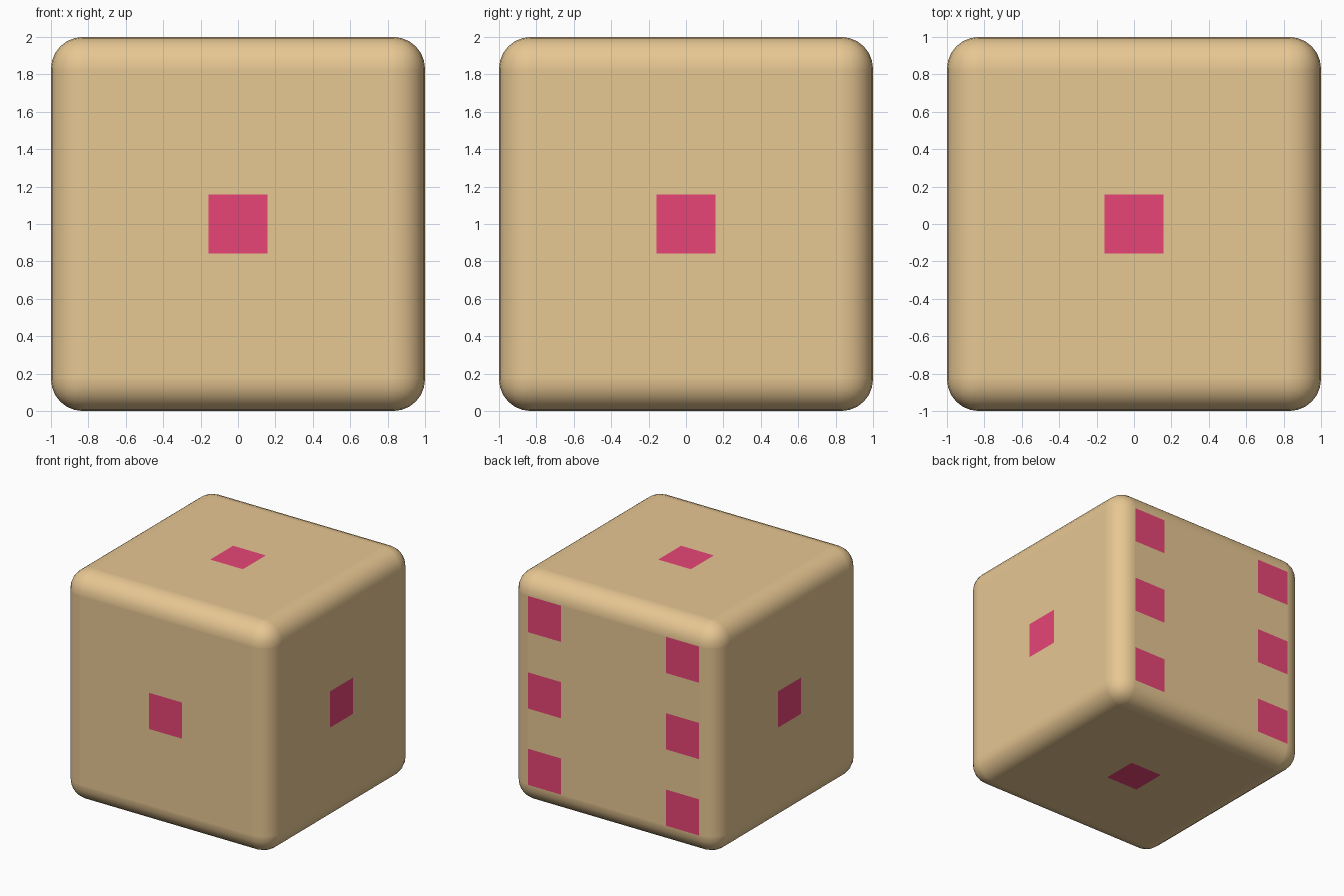
import bpy, bmesh
from mathutils import Vector

if "Cube" in bpy.data.objects:
    bpy.data.objects.remove(bpy.data.objects["Cube"])

RADIUS = 0.17          # edge rounding
HALF = 0.158           # half size of a square pip
SPACING = 0.667        # distance of the outer pips from the face centre


def material(name, color):
    mat = bpy.data.materials.new(name)
    mat.diffuse_color = (*color, 1.0)
    mat.use_nodes = True
    mat.node_tree.nodes["Principled BSDF"].inputs["Base Color"].default_value = mat.diffuse_color
    return mat


def covers(center, u, v):
    return abs(u - center[0]) < HALF and abs(v - center[1]) < HALF


# rounded cube
bm = bmesh.new()
bmesh.ops.create_cube(bm, size=2.0)
bmesh.ops.bevel(bm, geom=bm.edges[:], offset=RADIUS, segments=6,
                profile=0.5, affect='EDGES')

# cut the pip outlines flush into the surface
for axis in range(3):
    normal = Vector((0, 0, 0))
    normal[axis] = 1
    for middle in (-SPACING, 0, SPACING):
        for edge in (middle - HALF, middle + HALF):
            bmesh.ops.bisect_plane(bm, geom=bm.verts[:] + bm.edges[:] + bm.faces[:],
                                   plane_co=normal * edge, plane_no=normal)

# colour the pips: six on the back, one on every other side
six = [(x, z) for x in (-SPACING, SPACING) for z in (-SPACING, 0, SPACING)]
bm.normal_update()
for face in bm.faces:
    face.smooth = True
    c = face.calc_center_median()
    for axis in range(3):
        if abs(face.normal[axis]) > 0.999 and abs(c[axis]) > 0.999:
            u, v = [c[i] for i in range(3) if i != axis]
            pips = six if axis == 1 and c.y > 0 else [(0, 0)]
            if any(covers(p, u, v) for p in pips):
                face.material_index = 1

# stand it on the ground plane
bmesh.ops.translate(bm, verts=bm.verts[:], vec=(0, 0, 1))
mesh = bpy.data.meshes.new("die")
bm.to_mesh(mesh)
bm.free()
mesh.materials.append(material("tan", (0.80, 0.57, 0.29)))
mesh.materials.append(material("pink", (0.80, 0.06, 0.18)))
die = bpy.data.objects.new("die", mesh)
bpy.context.collection.objects.link(die)
bpy.context.view_layer.objects.active = die
die.select_set(True)
bpy.ops.object.shade_smooth_by_angle()
